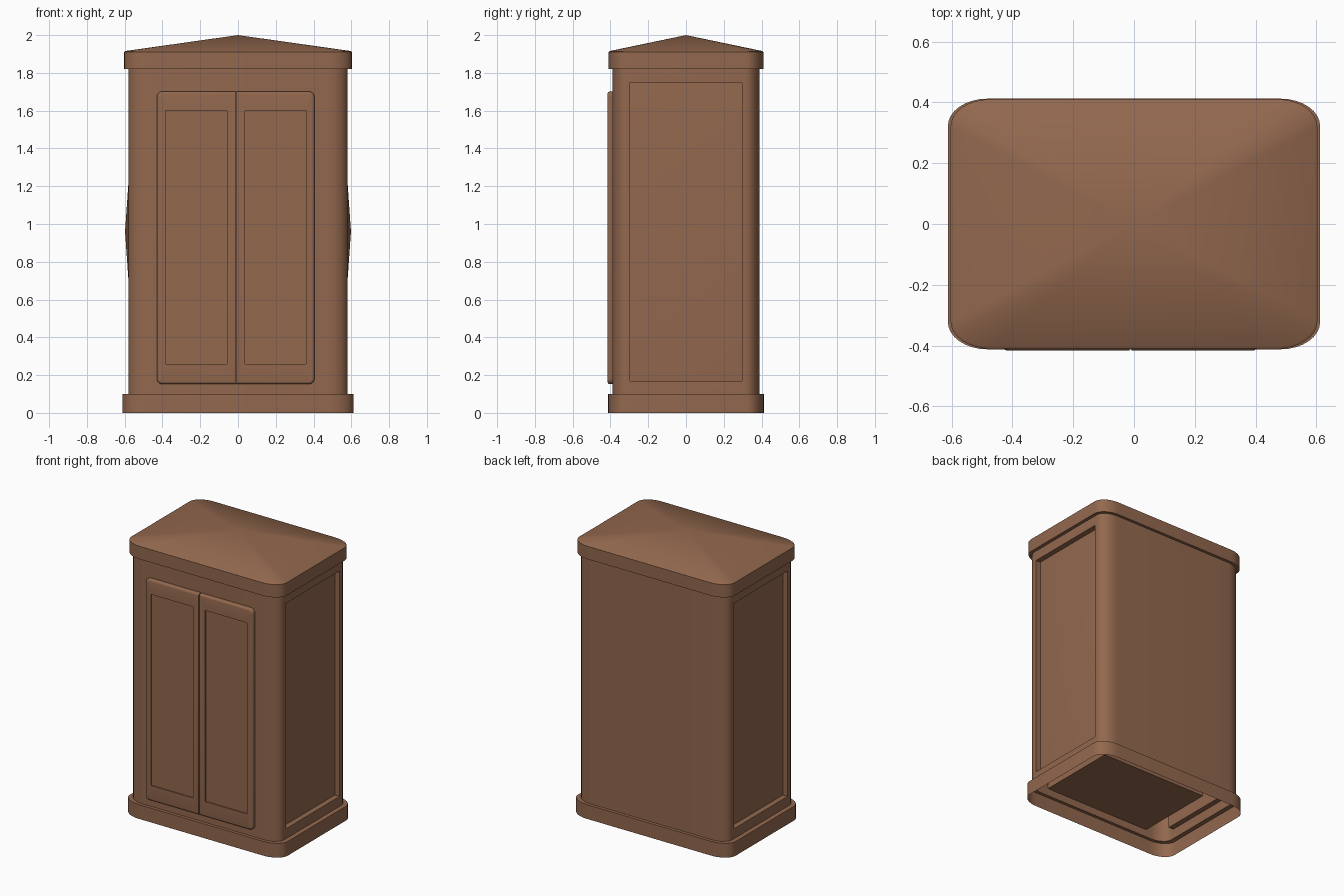
import bpy, bmesh, math

if "Cube" in bpy.data.objects:
    bpy.data.objects.remove(bpy.data.objects["Cube"])

wood = bpy.data.materials.new("brown wood")
wood.diffuse_color = (0.29, 0.138, 0.076, 1)
wood.use_nodes = True
wood.node_tree.nodes["Principled BSDF"].inputs["Base Color"].default_value = wood.diffuse_color


def finish(bm, name, recalc=True):
    if recalc:
        bmesh.ops.recalc_face_normals(bm, faces=bm.faces)
    me = bpy.data.meshes.new(name)
    bm.to_mesh(me)
    bm.free()
    me.materials.append(wood)
    ob = bpy.data.objects.new(name, me)
    bpy.context.collection.objects.link(ob)
    bpy.ops.object.select_all(action='DESELECT')
    ob.select_set(True)
    bpy.context.view_layer.objects.active = ob
    bpy.ops.object.shade_smooth_by_angle(angle=math.radians(30))
    return ob


def outline(hx, hy, rx, ry, steps=8):
    """Rounded rectangle, counter-clockwise from the +x side."""
    pts = []
    for k, (sx, sy) in enumerate([(1, 1), (-1, 1), (-1, -1), (1, -1)]):
        for i in range(steps + 1):
            a = math.pi / 2 * (k + i / steps)
            pts.append((sx * (hx - rx) + rx * math.cos(a), sy * (hy - ry) + ry * math.sin(a)))
    return pts


def ring(bm, pts, z):
    return [bm.verts.new((x, y, z)) for x, y in pts]


def bridge(bm, a, b):
    n = len(a)
    return [bm.faces.new((a[i], a[(i + 1) % n], b[(i + 1) % n], b[i])) for i in range(n)]


BODY = outline(0.58, 0.39, 0.11, 0.075)
BASE = outline(0.612, 0.412, 0.13, 0.09)
CROWN = outline(0.603, 0.41, 0.13, 0.09)
EAVE = outline(0.595, 0.402, 0.125, 0.085)

# body wall, with recessed side panels that rise to a point in the middle
bm = bmesh.new()
walls = bridge(bm, ring(bm, BODY, 0.1), ring(bm, BODY, 1.82))
bm.normal_update()
bmesh.ops.delete(bm, geom=[f for f in walls if abs(f.normal.x) > 0.999], context='FACES_ONLY')
for s in (1, -1):
    def rect(x, y, z0, z1):
        return [bm.verts.new((s * x, s * a, b)) for a, b in ((-y, z0), (y, z0), (y, z1), (-y, z1))]
    frame = rect(0.58, 0.315, 0.1, 1.82)
    lip = rect(0.58, 0.297, 0.17, 1.75)
    low = rect(0.543, 0.297, 0.17, 1.75)
    bridge(bm, frame, lip)
    bridge(bm, lip, low)
    tip = bm.verts.new((s * 0.598, 0, 0.96))
    for i in range(4):
        bm.faces.new((low[i], low[(i + 1) % 4], tip))
bmesh.ops.remove_doubles(bm, verts=bm.verts, dist=0.0005)
finish(bm, "cabinet_body")

# plinth: open underneath, with a ledge up to the body
bm = bmesh.new()
low, top, inner = ring(bm, BASE, 0), ring(bm, BASE, 0.1), ring(bm, BODY, 0.1)
bridge(bm, low, top)
bridge(bm, top, inner)
finish(bm, "plinth")

# crown moulding and shallow pointed roof
bm = bmesh.new()
inner, low = ring(bm, BODY, 1.82), ring(bm, CROWN, 1.82)
top, eave = ring(bm, CROWN, 1.91), ring(bm, EAVE, 1.916)
for a, b in ((inner, low), (low, top), (top, eave)):
    bridge(bm, a, b)
tip = bm.verts.new((0, 0, 2))
for i in range(len(eave)):
    bm.faces.new((eave[i], eave[(i + 1) % len(eave)], tip))
finish(bm, "crown_and_roof")

# inner compartment behind the doors
bm = bmesh.new()
bmesh.ops.create_cube(bm, size=1)
for v in bm.verts:
    v.co = (-0.013 + v.co.x * 0.83, -0.1 + v.co.y * 0.57, 0.925 + v.co.z * 1.55)
finish(bm, "inner_compartment")

# pair of doors, rounded on the outer edges, with shallow sunken panels
for name, x0, x1, outer in (("left_door", -0.43, -0.014, -0.43), ("right_door", -0.008, 0.405, 0.405)):
    bm = bmesh.new()
    bmesh.ops.create_cube(bm, size=1)
    for v in bm.verts:
        v.co = ((x0 + x1) / 2 + v.co.x * (x1 - x0), -0.399 + v.co.y * 0.034, 0.927 + v.co.z * 1.55)

    def on_outer(v):
        return abs(v.co.x - outer) < 1e-4

    # round the outer corners, then soften the front rim
    corners = [e for e in bm.edges if all(on_outer(v) for v in e.verts)
               and abs(e.verts[0].co.z - e.verts[1].co.z) < 1e-4]
    bmesh.ops.bevel(bm, geom=corners, offset=0.03, segments=5, profile=0.5, affect='EDGES')
    bm.normal_update()
    front = min(bm.faces, key=lambda f: f.calc_center_median().y)
    inside = x1 if outer == x0 else x0
    rim = [e for e in front.edges if not all(abs(v.co.x - inside) < 1e-4 for v in e.verts)]
    bmesh.ops.bevel(bm, geom=rim, offset=0.014, segments=4, profile=0.5, affect='EDGES')
    front = max((f for f in bm.faces if f.normal.y < -0.99), key=lambda f: f.calc_area())
    # sunken panel
    panel = [bm.verts.new((x, -0.416, z)) for x, z in
             ((x0 + 0.045, 0.26), (x1 - 0.045, 0.26), (x1 - 0.045, 1.6), (x0 + 0.045, 1.6))]
    border = list(front.edges)
    bm.faces.remove(front)
    loop = [bm.edges.new((panel[i], panel[(i + 1) % 4])) for i in range(4)]
    bmesh.ops.triangle_fill(bm, edges=border + loop, use_beauty=True, normal=(0, -1, 0))
    floor = [bm.verts.new((v.co.x, -0.408, v.co.z)) for v in panel]
    bridge(bm, panel, floor)
    bm.faces.new(floor)
    finish(bm, name)
